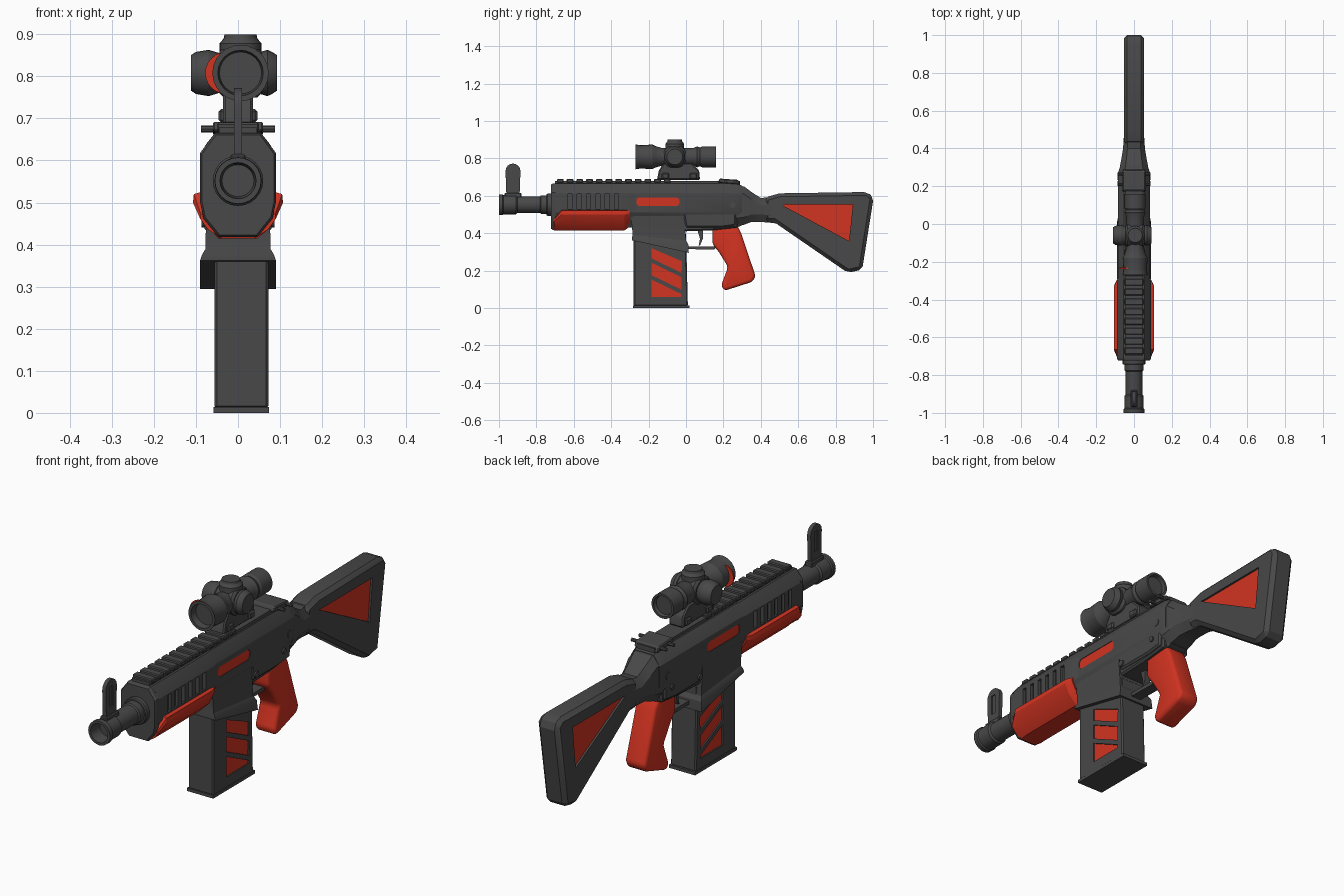
import bpy, bmesh, math
from mathutils import Vector

if "Cube" in bpy.data.objects:
    bpy.data.objects.remove(bpy.data.objects["Cube"])


def material(name, rgb):
    mat = bpy.data.materials.new(name)
    mat.use_nodes = True
    mat.diffuse_color = (*rgb, 1)
    node = mat.node_tree.nodes["Principled BSDF"]
    node.inputs["Base Color"].default_value = (*rgb, 1)
    node.inputs["Roughness"].default_value = 0.6
    return mat


dark = material("charcoal", (0.065, 0.065, 0.065))
red = material("signal red", (0.64, 0.033, 0.015))


def bake(ob, angle=30):
    """Apply the modifiers and shade smooth with sharp edges."""
    bpy.context.view_layer.update()
    graph = bpy.context.evaluated_depsgraph_get()
    mesh = bpy.data.meshes.new_from_object(ob.evaluated_get(graph))
    ob.modifiers.clear()
    ob.data = mesh
    bpy.ops.object.select_all(action='DESELECT')
    ob.select_set(True)
    bpy.context.view_layer.objects.active = ob
    bpy.ops.object.shade_smooth_by_angle(angle=math.radians(angle))


def loft(name, rings, mat=dark, bevel=0, segments=1):
    """Skin a row of rings with equal point counts and cap both ends."""
    bm = bmesh.new()
    rows = [[bm.verts.new(p) for p in ring] for ring in rings]
    for low, high in zip(rows, rows[1:]):
        for i in range(len(low)):
            bm.faces.new((low[i - 1], low[i], high[i], high[i - 1]))
    bm.faces.new(rows[0])
    bm.faces.new(rows[-1])
    bmesh.ops.recalc_face_normals(bm, faces=bm.faces)
    mesh = bpy.data.meshes.new(name)
    bm.to_mesh(mesh)
    bm.free()
    mesh.materials.append(mat)
    ob = bpy.data.objects.new(name, mesh)
    bpy.context.collection.objects.link(ob)
    if bevel:
        mod = ob.modifiers.new("bevel", 'BEVEL')
        mod.width, mod.segments = bevel, segments
    bake(ob, 40 if segments > 1 else 25)
    return ob


def prism(name, outline, half, mat=dark, bevel=0, x=0, segments=1):
    """Side outline (y, z) extruded across x."""
    rings = [[(x + s * half, y, z) for y, z in outline] for s in (-1, 1)]
    return loft(name, rings, mat, bevel, segments)


def box(y0, y1, z0, z1):
    return [(y0, z0), (y1, z0), (y1, z1), (y0, z1)]


def section(y, half, sx=1, base=0, sz=1):
    """Symmetric cross-section at y from right-hand points (x, z)."""
    pts = [(x * sx, y, base + (z - base) * sz) for x, z in half]
    return pts + [(-x, y, z) for x, y, z in reversed(pts)]


def lathe(name, axis, centre, profile, mat=dark, sides=24):
    """Turn (position, radius) pairs about a line along the given axis."""
    rings = []
    for t, r in profile:
        ring = []
        for k in range(sides):
            a = math.tau * k / sides
            p = Vector(centre)
            p[axis] = t
            p[(axis + 1) % 3] += r * math.cos(a)
            p[(axis + 2) % 3] += r * math.sin(a)
            ring.append(p)
        rings.append(ring)
    return loft(name, rings, mat)


def window(target, name, outline, half, mat, x=0):
    """Cut an opening through the target and set a panel into it."""
    cutter = prism("cutter", outline, 0.3)
    cutter.hide_render = True
    mod = target.modifiers.new("opening", 'BOOLEAN')
    mod.operation, mod.object, mod.solver = 'DIFFERENCE', cutter, 'EXACT'
    bake(target)
    bpy.data.objects.remove(cutter)
    prism(name, outline, half, mat, x=x)


X, Y, Z = range(3)

# Upper body and handguard core
hull = [(0.055, 0.665), (0.075, 0.64), (0.09, 0.615), (0.09, 0.51), (0.05, 0.43)]
body = loft("body", [section(-0.7, hull), section(-0.3, hull), section(-0.28, hull, 0.94),
                     section(0.27, hull, 0.94), section(0.3, hull, 0.84, 0.55, 0.9)])
for i in range(6):
    y = -0.632 + 0.05 * i
    window(body, "vent_core", box(y, y + 0.022, 0.53, 0.61), 0.076, dark)
port = [(-0.265, 0.557), (-0.253, 0.545), (-0.047, 0.545), (-0.035, 0.557),
        (-0.035, 0.58), (-0.047, 0.592), (-0.253, 0.592), (-0.265, 0.58)]
window(body, "side_port", port, 0.082, red)

# Dark front plate that covers the handguard end
plate = [(0.055, 0.665), (0.09, 0.618), (0.09, 0.5), (0.082, 0.462), (0.046, 0.418)]
loft("front_plate", [section(-0.722, plate, 0.95, 0.55, 0.96), section(-0.712, plate),
                     section(-0.698, plate)])

# Red lower handguard
cover = [(0.088, 0.525), (0.105, 0.52), (0.107, 0.5), (0.086, 0.455), (0.045, 0.414)]
loft("lower_handguard", [section(-0.705, cover, 0.84, 0.414, 0.55), section(-0.665, cover),
                         section(-0.33, cover), section(-0.3, cover, 0.88, 0.52, 0.8)], red)

# Lower receiver, side plates and pins
prism("lower_receiver", [(-0.29, 0.52), (0.285, 0.52), (0.275, 0.43), (0.14, 0.415),
                         (0.0, 0.41), (-0.29, 0.44)], 0.07, bevel=0.008)
prism("trigger_housing", [(-0.02, 0.525), (0.27, 0.525), (0.265, 0.44), (0.19, 0.43),
                          (0.0, 0.43)], 0.08, bevel=0.008)
for y, z, r in [(0.015, 0.455, 0.014), (0.25, 0.55, 0.016), (0.215, 0.485, 0.012)]:
    lathe("receiver_pin", X, (0, y, z), [(-0.087, r), (0.087, r)], sides=12)


# Magazine well with slanted flared lip
def well(front, back, z_front, z_back, half):
    return [(-half, front, z_front), (half, front, z_front),
            (half, back, z_back), (-half, back, z_back)]


loft("magazine_well", [well(-0.31, -0.01, 0.52, 0.52, 0.078), well(-0.295, -0.01, 0.5, 0.48, 0.076),
                       well(-0.285, 0.0, 0.39, 0.36, 0.077), well(-0.29, 0.012, 0.375, 0.34, 0.086),
                       well(-0.29, 0.015, 0.362, 0.295, 0.09)])

# Magazine with barred red windows
mag = prism("magazine", [(-0.28, 0.01), (0.01, 0.01), (0.0, 0.4), (-0.28, 0.4)],
            0.064, bevel=0.006, x=0.008)
prism("magazine_base", box(-0.284, 0.018, 0, 0.014), 0.066, x=0.008)
window(mag, "magazine_window", [(-0.185, 0.06), (-0.025, 0.06), (-0.022, 0.25),
                                (-0.185, 0.32)], 0.058, red, 0.008)
for z in (0.245, 0.155):
    prism("window_bar", [(-0.19, z), (-0.015, z - 0.085), (-0.015, z - 0.062),
                         (-0.19, z + 0.023)], 0.064, x=0.008)

# Grip, trigger and guard
prism("grip", [(0.14, 0.44), (0.275, 0.44), (0.295, 0.4), (0.372, 0.17), (0.355, 0.14),
               (0.205, 0.092), (0.188, 0.12), (0.225, 0.22), (0.175, 0.3), (0.142, 0.34)],
      0.052, red, bevel=0.018, segments=3)
prism("trigger_guard", [(0.0, 0.315), (0.15, 0.312), (0.165, 0.33), (0.0, 0.33)], 0.025)
prism("trigger", [(0.06, 0.42), (0.09, 0.42), (0.09, 0.37), (0.075, 0.335),
                  (0.068, 0.335), (0.075, 0.37)], 0.014)


# Stock and its neck
def neck(y, half, low, high):
    return section(y, [(half * 0.6, high), (half, high - 0.04), (half, low + 0.04),
                       (half * 0.6, low)])


loft("stock_neck", [neck(0.27, 0.076, 0.44, 0.655), neck(0.31, 0.074, 0.445, 0.65),
                    neck(0.35, 0.066, 0.46, 0.62), neck(0.4, 0.058, 0.46, 0.588),
                    neck(0.52, 0.05, 0.45, 0.6)])
stock = prism("stock", [(0.42, 0.59), (0.5, 0.613), (0.97, 0.62), (1.003, 0.59), (0.942, 0.205),
                        (0.865, 0.188), (0.47, 0.46), (0.42, 0.46)], 0.054, bevel=0.018)
window(stock, "stock_panel", [(0.51, 0.552), (0.892, 0.552), (0.872, 0.358)], 0.045, red)

# Barrel, muzzle and folding front sight
bore = (0, 0, 0.552)
lathe("barrel", Y, bore, [(-0.93, 0.044), (-0.78, 0.044), (-0.775, 0.05), (-0.69, 0.05)])
lathe("barrel_collar", Y, bore, [(-0.745, 0.056), (-0.74, 0.06), (-0.7, 0.06)])
lathe("muzzle", Y, bore, [(-0.9, 0.042), (-0.91, 0.051), (-0.975, 0.051), (-0.98, 0.056),
                          (-1, 0.055), (-1, 0.043), (-0.94, 0.038)])
arch = [(-0.925 + 0.04 * math.cos(a), 0.732 + 0.04 * math.sin(a))
        for a in [math.pi * k / 8 for k in range(9)]]
sight = prism("front_sight", arch + [(-0.96, 0.59), (-0.89, 0.59)], 0.009)
window(sight, "sight_web", box(-0.936, -0.914, 0.65, 0.74), 0.004, dark)
prism("sight_base", box(-0.97, -0.88, 0.59, 0.615), 0.018, bevel=0.004)

# Top rail
prism("rail_base", box(-0.7, 0.29, 0.655, 0.678), 0.045)
for i in range(12):
    y = -0.69 + 0.052 * i
    prism("rail_tooth", box(y, y + 0.036, 0.67, 0.69), 0.05, bevel=0.004)

# Rear sight block and knobs
prism("rear_sight", [(0.17, 0.67), (0.29, 0.66), (0.28, 0.685), (0.18, 0.692)], 0.06, bevel=0.004)
for y in (0.21, 0.265):
    lathe("sight_knob", X, (0, y, 0.675), [(-0.088, 0.008), (0.088, 0.008)], sides=8)

# Scope and mount
cx, cz = 0.006, 0.808
tube = (cx, 0, cz)
lathe("scope_tube", Y, tube, [(-0.24, 0.05), (-0.27, 0.054), (-0.27, 0.067), (-0.255, 0.064),
                              (-0.24, 0.062), (-0.18, 0.066), (-0.16, 0.056), (-0.13, 0.048),
                              (0.04, 0.048), (0.06, 0.056), (0.075, 0.05), (0.085, 0.056),
                              (0.16, 0.056), (0.16, 0.046), (0.145, 0.042)])
# Red tab beside the front lens
lathe("lens_tab", Y, (-0.028, 0, cz), [(-0.237, 0.05), (-0.231, 0.05)], red)
prism("turret_housing", [(-0.12, 0.78), (-0.09, 0.75), (-0.03, 0.75), (0.0, 0.78),
                         (0.0, 0.84), (-0.03, 0.868), (-0.09, 0.868), (-0.12, 0.84)],
      0.05, bevel=0.01, x=cx)
for side, reach in ((1, 0.093), (-1, 0.112)):
    lathe("side_turret", X, (0, -0.06, cz),
          [(side * 0.04, 0.046), (side * 0.07, 0.055), (side * (reach - 0.012), 0.05),
           (side * reach, 0.042)])
lathe("top_turret", Z, (cx, -0.06, 0), [(0.85, 0.05), (0.878, 0.05), (0.89, 0.04), (0.9, 0.038)])
prism("scope_mount", [(-0.155, 0.685), (0.075, 0.685), (0.07, 0.735), (0.03, 0.775),
                      (-0.12, 0.775), (-0.145, 0.735)], 0.036, bevel=0.006)
for y in (-0.13, 0.02):
    prism("mount_clamp", box(y, y + 0.04, 0.69, 0.722), 0.046, bevel=0.006)
